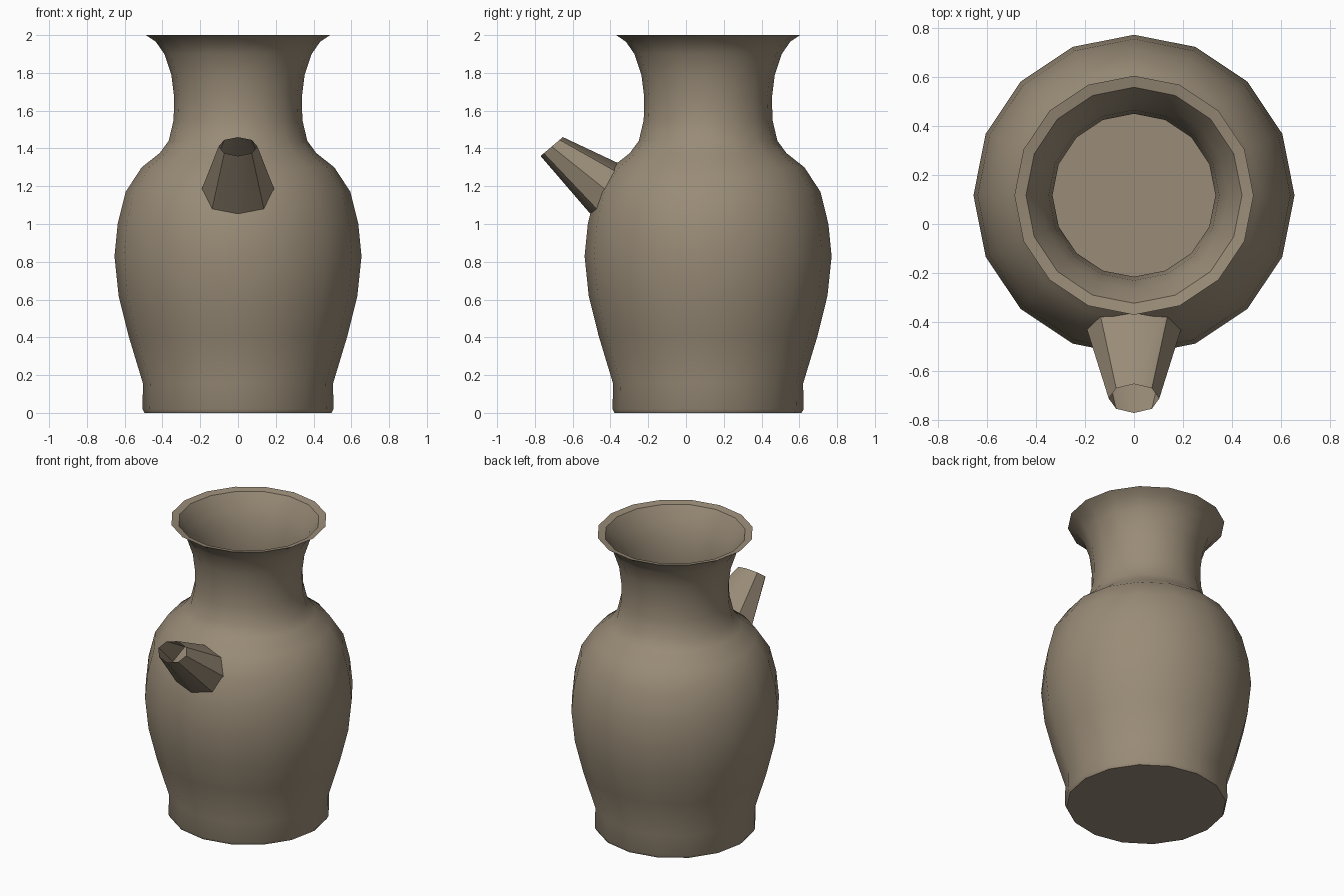
import bpy, bmesh, math
from mathutils import Vector

if "Cube" in bpy.data.objects:
    bpy.data.objects.remove(bpy.data.objects["Cube"])

CY = 0.117      # y of the pot axis
SIDES = 16

clay = bpy.data.materials.new("brown_clay")
clay.diffuse_color = (0.32, 0.26, 0.185, 1)
clay.use_nodes = True
clay.node_tree.nodes["Principled BSDF"].inputs["Base Color"].default_value = clay.diffuse_color


def loft(name, rings, cap_start=False, cap_end=False, angle=40):
    """Skin a list of closed point rings into one object."""
    bm = bmesh.new()
    vs = [[bm.verts.new(p) for p in ring] for ring in rings]
    n = len(vs[0])
    for a, b in zip(vs, vs[1:]):
        for i in range(n):
            j = (i + 1) % n
            bm.faces.new((a[i], a[j], b[j], b[i]))
    if cap_start:
        bm.faces.new(vs[0][::-1])
    if cap_end:
        bm.faces.new(vs[-1])
    me = bpy.data.meshes.new(name)
    bm.to_mesh(me)
    bm.free()
    me.materials.append(clay)
    ob = bpy.data.objects.new(name, me)
    bpy.context.collection.objects.link(ob)
    bpy.ops.object.select_all(action='DESELECT')
    bpy.context.view_layer.objects.active = ob
    ob.select_set(True)
    bpy.ops.object.shade_smooth_by_angle(angle=math.radians(angle))
    return ob


def circle(r, z):
    return [(r * math.sin(2 * math.pi * i / SIDES),
             CY - r * math.cos(2 * math.pi * i / SIDES), z) for i in range(SIDES)]


# jug body: outside profile from foot to rim, then thin inside wall down to the floor
outer = [(0.495, 0), (0.506, 0.02), (0.503, 0.155), (0.58, 0.41), (0.632, 0.62),
         (0.654, 0.83), (0.637, 1.0), (0.595, 1.17), (0.51, 1.30), (0.415, 1.375),
         (0.367, 1.44), (0.341, 1.55), (0.338, 1.67), (0.353, 1.79), (0.39, 1.90),
         (0.435, 1.965), (0.487, 2.0)]
lip = [(0.44, 1.99)]
inner = [(r - 0.006, z) for r, z in outer[14:2:-1]] + [(0.49, 0.155), (0.485, 0.02)]
loft("jug_body", [circle(r, z) for r, z in outer + lip + inner], True, True)


# spout: tapered eight-sided tube set into the shoulder
def spout_ring(bottom, top, half_width):
    b, t = Vector((0, *bottom)), Vector((0, *top))
    mid, up = (b + t) / 2, (t - b) / 2
    side = Vector((half_width, 0, 0))
    return [mid + side * math.sin(math.pi * i / 4) - up * math.cos(math.pi * i / 4)
            for i in range(8)]


loft("spout", [spout_ring((-0.43, 0.965), (-0.28, 1.285), 0.215),
               spout_ring((-0.77, 1.36), (-0.652, 1.46), 0.103)])
